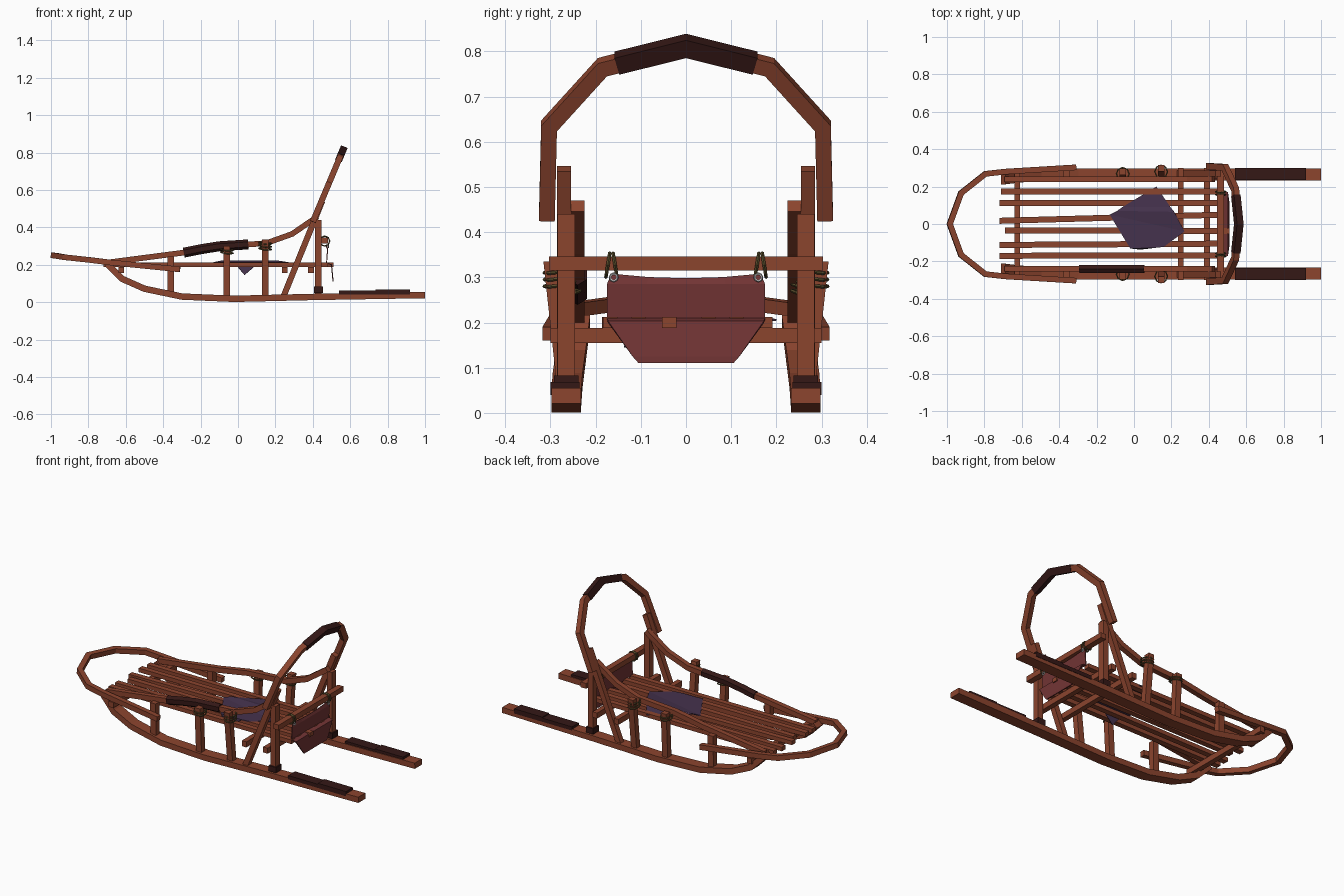
import bpy, bmesh, math
from mathutils import Vector, Matrix

if "Cube" in bpy.data.objects:
    bpy.data.objects.remove(bpy.data.objects["Cube"])


def material(name, rgb):
    m = bpy.data.materials.new(name)
    m.diffuse_color = (*rgb, 1)
    m.use_nodes = True
    m.node_tree.nodes["Principled BSDF"].inputs["Base Color"].default_value = m.diffuse_color
    return m


WOOD = material("wood", (0.26, 0.058, 0.027))
DARK = material("dark_leather", (0.035, 0.009, 0.008))
RED = material("red_cloth", (0.17, 0.035, 0.035))
PURPLE = material("purple_cloth", (0.06, 0.032, 0.075))
CORD = material("cord", (0.10, 0.075, 0.025))
METAL = material("metal", (0.7, 0.7, 0.68))


def mesh_object(name, verts, faces, mat):
    me = bpy.data.meshes.new(name)
    me.from_pydata([tuple(v) for v in verts], [], faces)
    bm = bmesh.new()
    bm.from_mesh(me)
    bmesh.ops.recalc_face_normals(bm, faces=bm.faces)
    bm.to_mesh(me)
    bm.free()
    me.materials.append(mat)
    ob = bpy.data.objects.new(name, me)
    bpy.context.collection.objects.link(ob)
    return ob


def sweep(name, pts, n, wide, thick, mat=WOOD, sides=4):
    """Mitred bar along pts; n is the fixed width axis."""
    pts = [Vector(p) for p in pts]
    n = Vector(n).normalized()
    verts, faces = [], []
    for i, p in enumerate(pts):
        a = (p - pts[i - 1]).normalized() if i else None
        b = (pts[i + 1] - p).normalized() if i < len(pts) - 1 else None
        t = (a or b) + (b or a)
        side = n.cross(t).normalized()
        k = 1 / max(0.5, t.normalized().dot(a or b))
        for j in range(sides):
            ang = math.tau * (j + 0.5) / sides
            r = 1 / math.cos(math.pi / sides)
            verts.append(p + n * (math.cos(ang) * r * wide / 2)
                         + side * (math.sin(ang) * r * thick * k / 2))
        if i:
            o = (i - 1) * sides
            for j in range(sides):
                q = (j + 1) % sides
                faces.append((o + j, o + q, o + sides + q, o + sides + j))
    faces += [tuple(range(sides)), tuple(range(len(verts) - sides, len(verts)))]
    return mesh_object(name, verts, faces, mat)


def box(name, lo, hi, mat=WOOD):
    y, z = (lo[1] + hi[1]) / 2, (lo[2] + hi[2]) / 2
    return sweep(name, [(lo[0], y, z), (hi[0], y, z)], (0, 1, 0),
                 hi[1] - lo[1], hi[2] - lo[2], mat)


def ring(name, loc, major, minor, axis, mat=CORD):
    bpy.ops.mesh.primitive_torus_add(major_radius=major, minor_radius=minor,
                                     major_segments=8, minor_segments=5)
    ob = bpy.context.object
    ob.name = name
    rot = Vector((0, 0, 1)).rotation_difference(Vector(axis)).to_matrix().to_4x4()
    ob.data.transform(Matrix.Translation(loc) @ rot)
    ob.location = (0, 0, 0)
    ob.data.materials.append(mat)
    return ob


Y = (0, 1, 0)
for s, side in ((-1, "near"), (1, "far")):
    # runners with upturned toes
    run = [(1, .265, .038), (.4, .265, .028), (-.02, .265, .018), (-.3, .265, .03),
           (-.5, .262, .072), (-.62, .255, .125), (-.70, .245, .205)]
    sweep(f"runner_{side}", [(x, s * y, z) for x, y, z in run], Y, .066, .034)
    # foot pads
    for a, b, h in ((.54, .74, .062), (.735, .92, .068)):
        box(f"foot_pad_{side}", (a, s * .268 - .032, .04), (b, s * .268 + .032, h), DARK)
    # side posts leaning slightly outward
    for x, y, top in ((-.36, .268, .245), (-.06, .28, .30), (.145, .298, .335)):
        sweep(f"post_{side}", [(x, s * .265, .03), (x, s * y, top)], Y, .035, .036)
    # rear stanchion and base wrap
    sweep(f"rear_stanchion_{side}", [(.43, s * .265, .03), (.43, s * .265, .44)], Y, .038, .034)
    sweep(f"stanchion_wrap_{side}", [(.43, s * .265, .05), (.43, s * .265, .083)], Y, .055, .048, DARK)
    # diagonal brace
    sweep(f"brace_{side}", [(.245, s * .27, .035), (.45, s * .27, .54)], Y, .032, .032)
    # hand rail
    rail = [(-.69, .213), (-.29, .265), (-.1, .298), (.15, .315), (.29, .365), (.425, .458)]
    sweep(f"side_rail_{side}", [(x, s * .24, z) for x, z in rail], Y, .03, .03)
    # cord lashings
    for x, y, z in ((.145, .28, .285), (.145, .28, .30), (.145, .28, .315),
                    (-.06, .268, .265), (-.06, .268, .28)):
        ring(f"post_lashing_{side}", (x, s * y, z), .034, .004, (.1, s * .15, 1))
    for d in (-.008, .008):
        ring(f"crossbar_lashing_{side}", (.463, s * .165 + d, .327), .027, .004, (0, 1, d * 20))
    ring(f"mat_eyelet_{side}", (.484, s * .16, .30), .008, .003, (1, 0, 0), METAL)

# leather wrap on the near rail
sweep("rail_wrap", [(-.29, -.24, .265), (-.2, -.24, .283), (-.1, -.24, .299), (.055, -.24, .309)],
      Y, .042, .046, DARK, 6)

# front bow
half = [(-.31, .303, .175), (-.69, .28, .213), (-.795, .268, .226), (-.925, .165, .24)]
bow = half + [(-.985, 0, .25)] + [(x, -y, z) for x, y, z in reversed(half)]
sweep("front_bow", bow, (.11, 0, 1), .03, .03)

# handlebar hoop, tilted backward, with grip wrap


def tilt(y, z):
    return (.40 + (z - .43) * .42, y, z)


half = [(.308, .43), (.303, .635), (.185, .765)]
hoop = [tilt(*p) for p in half] + [tilt(0, .812)] + [tilt(-y, z) for y, z in reversed(half)]
sweep("handlebar", hoop, (1, 0, -.42), .032, .035)
sweep("handlebar_grip", [tilt(.153, .774), tilt(0, .812), tilt(-.153, .774)],
      (1, 0, -.42), .038, .041, DARK)

# bed slats
for a, y0, y1, b in ((-.71, .175, .175, .47), (-.72, .112, .112, .48), (-.72, .017, .05, .48),
                     (-.69, -.035, -.037, .51), (-.72, -.112, -.105, .48), (-.72, -.17, -.168, .48)):
    sweep("bed_slat", [(a, y0, .2), (b, y1, .2)], Y, .032, .024)

# cross beams under the bed and rear crossbar
for x in (-.625, .25, .39):
    box("cross_beam", (x - .015, -.30, .155), (x + .015, .30, .188))
box("rear_crossbar", (.445, -.303, .315), (.48, .303, .346))

# hanging red drag mat
rows = [(.476, .308, .165), (.482, .285, .175), (.476, .21, .175),
        (.502, .203, .172), (.51, .125, .118), (.51, .11, .105)]
cols = [-1, -.5, 0, .5, 1]
verts, faces = [], []
for i, (x, z, w) in enumerate(rows):
    for c in cols:
        sag = .01 * (1 - c * c) if i == 0 else 0
        verts.append((x, c * w, z - sag))
for i in range(len(rows) - 1):
    for j in range(4):
        k = i * 5 + j
        faces.append((k, k + 1, k + 6, k + 5))
mat_ob = mesh_object("drag_mat", verts, faces, RED)
mat_ob.modifiers.new("thickness", "SOLIDIFY").thickness = .006

# loose purple cloth on the bed, one corner hanging between slats
cloth = [(-.13, .05, .214), (-.06, .092, .216), (.12, .2, .208), (.195, .09, .216), (.215, .065, .222),
         (.27, -.04, .214), (.16, -.122, .214), (-.02, -.131, .214), (-.09, .07, .222), (.035, -.137, .145),
         (.11, -.128, .214)]
cloth_faces = [(1, 2, 3), (8, 1, 3, 4), (0, 8, 4, 5), (0, 5, 6), (0, 6, 10, 7), (7, 10, 9)]
cl = mesh_object("loose_cloth", cloth, cloth_faces, PURPLE)
cl.modifiers.new("thickness", "SOLIDIFY").thickness = .005
